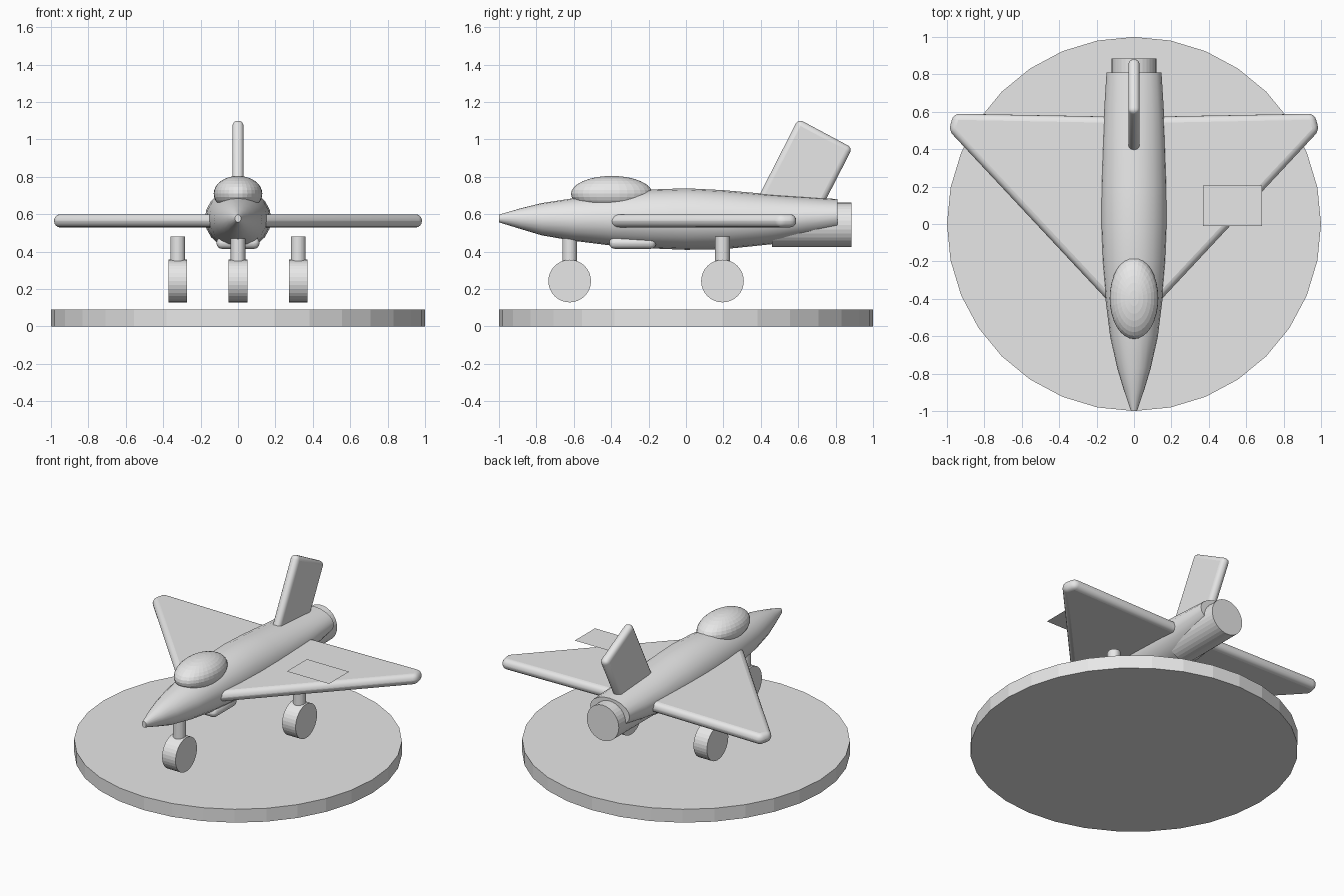
import bpy, bmesh, math
from mathutils import Matrix, Vector

cube = bpy.data.objects.get("Cube")
if cube:
    bpy.data.objects.remove(cube, do_unlink=True)

grey = bpy.data.materials.new("plain_grey")
grey.use_nodes = True
grey.diffuse_color = (0.8, 0.8, 0.8, 1)
for node in grey.node_tree.nodes:
    if node.type == 'BSDF_PRINCIPLED':
        node.inputs["Base Color"].default_value = (0.8, 0.8, 0.8, 1)


def finish(name, bm, bevel=0, smooth=False):
    """Turn a bmesh into a grey object, optionally rounded and smooth."""
    bmesh.ops.recalc_face_normals(bm, faces=bm.faces)
    mesh = bpy.data.meshes.new(name)
    bm.to_mesh(mesh)
    bm.free()
    mesh.materials.append(grey)
    obj = bpy.data.objects.new(name, mesh)
    bpy.context.collection.objects.link(obj)
    if bevel:
        mod = obj.modifiers.new("rounded_edges", 'BEVEL')
        mod.width, mod.segments, mod.limit_method = bevel, 4, 'NONE'
    if smooth:
        bpy.ops.object.select_all(action='DESELECT')
        obj.select_set(True)
        bpy.context.view_layer.objects.active = obj
        bpy.ops.object.shade_smooth_by_angle(angle=math.radians(35))
    return obj


def cylinder(name, radius, depth, centre, axis='Z', sides=32):
    bm = bmesh.new()
    turn = {'X': Matrix.Rotation(math.pi / 2, 4, 'Y'),
            'Y': Matrix.Rotation(math.pi / 2, 4, 'X'),
            'Z': Matrix.Identity(4)}[axis]
    bmesh.ops.create_cone(bm, cap_ends=True, segments=sides, radius1=radius,
                          radius2=radius, depth=depth,
                          matrix=Matrix.Translation(centre) @ turn)
    return finish(name, bm)


def slab(name, outline, thickness, bevel):
    """Extrude a closed 3D outline by a vector and round its edges."""
    bm = bmesh.new()
    face = bm.faces.new([bm.verts.new(p) for p in outline])
    new = bmesh.ops.extrude_face_region(bm, geom=[face])["geom"]
    bmesh.ops.translate(bm, vec=Vector(thickness),
                        verts=[v for v in new if isinstance(v, bmesh.types.BMVert)])
    return finish(name, bm, bevel, True)


# Display base
cylinder("display_base", 1, 0.09, (0, 0, 0.045))

# Fuselage lofted through elliptical stations: y, half width, bottom, top
stations = [(-1, 0.016, 0.557, 0.598), (-0.88, 0.057, 0.52, 0.633),
            (-0.77, 0.09, 0.487, 0.66), (-0.6, 0.128, 0.458, 0.686),
            (-0.4, 0.153, 0.433, 0.712), (-0.2, 0.17, 0.418, 0.732),
            (0, 0.178, 0.41, 0.739), (0.2, 0.177, 0.413, 0.729),
            (0.46, 0.168, 0.44, 0.706), (0.65, 0.157, 0.472, 0.693),
            (0.81, 0.147, 0.506, 0.681)]
SIDES = 20
bm = bmesh.new()
rings = []
for y, half, low, high in stations:
    ring = []
    for i in range(SIDES):
        a = math.tau * i / SIDES
        ring.append(bm.verts.new((half * math.cos(a), y,
                                  (low + high) / 2 + (high - low) / 2 * math.sin(a))))
    rings.append(ring)
for r, s in zip(rings, rings[1:]):
    for i in range(SIDES):
        j = (i + 1) % SIDES
        bm.faces.new((r[i], r[j], s[j], s[i]))
bm.faces.new(rings[0])
bm.faces.new(rings[-1])
finish("fuselage", bm, smooth=True)

# Engine nozzle
cylinder("engine_nozzle", 0.119, 0.425, (0, 0.672, 0.543), 'Y')

# Canopy
bm = bmesh.new()
bmesh.ops.create_uvsphere(bm, u_segments=32, v_segments=16, radius=1)
bmesh.ops.transform(bm, verts=bm.verts, matrix=Matrix.Translation((0, -0.397, 0.71))
                    @ Matrix.Diagonal((0.13, 0.218, 0.095, 1)))
finish("canopy", bm)

# Delta wing, mirrored outline
half_wing = [(0.14, -0.41), (0.99, 0.5), (0.965, 0.59), (0.16, 0.575)]
plan = half_wing + [(-x, y) for x, y in reversed(half_wing)]
slab("delta_wing", [(x, y, 0.53) for x, y in plan], (0, 0, 0.07), 0.033)

# Tail fin
fin = [(0.34, 0.6), (0.6, 1.11), (0.89, 0.955), (0.69, 0.565)]
slab("tail_fin", [(-0.03, y, z) for y, z in fin], (0.06, 0, 0), 0.028)

# Belly intake
intake = [(-0.115, -0.41), (0.115, -0.41), (0.115, -0.16), (-0.115, -0.16)]
slab("belly_intake", [(x, y, 0.415) for x, y in intake], (0, 0, 0.063), 0.03)

# Flat marking panel floating above the left wing
bm = bmesh.new()
panel = [(0.37, -0.01), (0.685, -0.01), (0.685, 0.205), (0.37, 0.205)]
bm.faces.new([bm.verts.new((x, y, 0.655)) for x, y in panel])
finish("wing_panel", bm)

# Landing gear
for side, x, y in (("nose", 0, -0.622), ("left", 0.322, 0.195), ("right", -0.322, 0.195)):
    cylinder(side + "_wheel", 0.114, 0.1, (x, y, 0.243), 'X')
    cylinder(side + "_strut", 0.039, 0.2, (x, y, 0.382))
